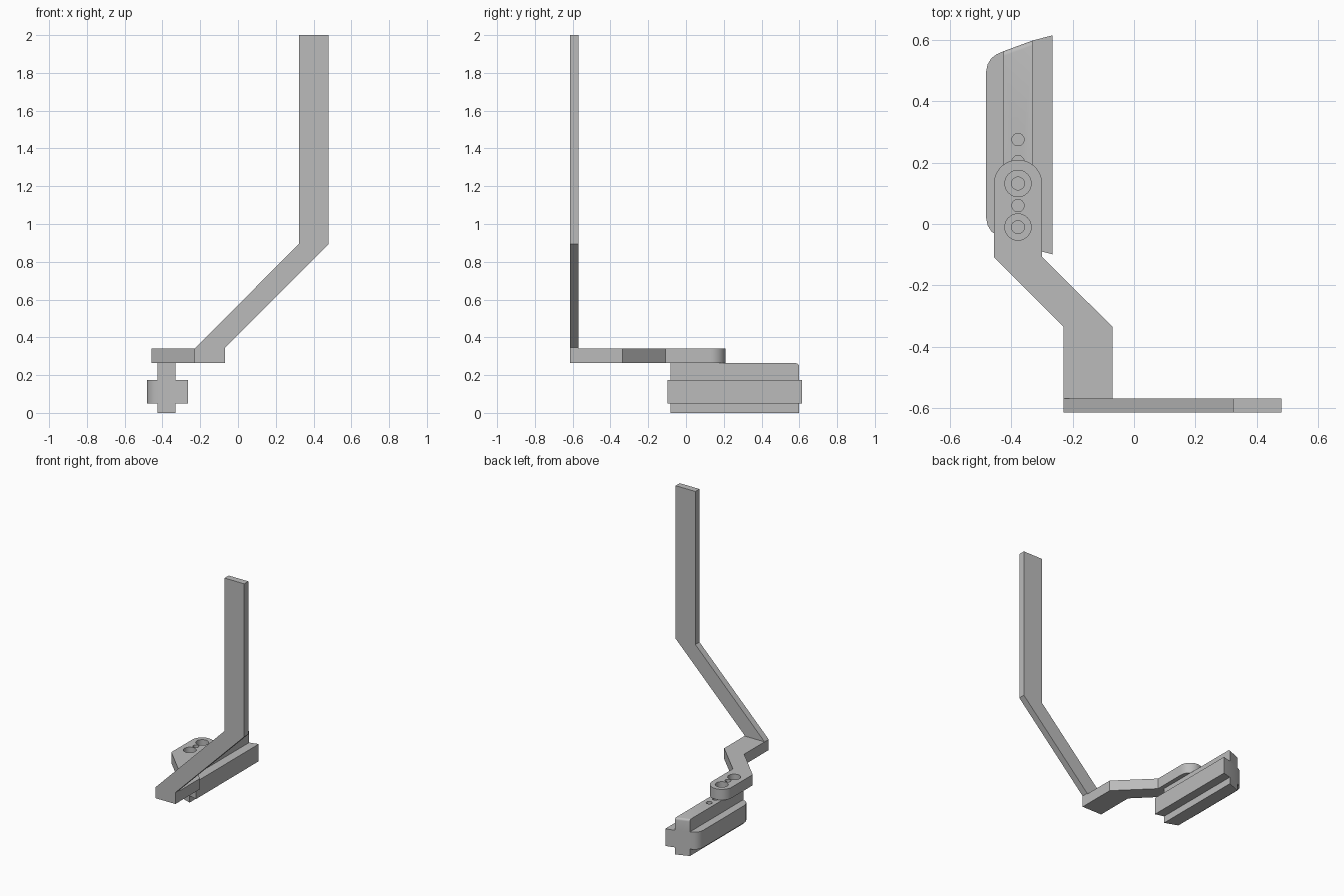
import bpy, bmesh, math

cube = bpy.data.objects.get("Cube")
if cube:
    bpy.data.objects.remove(cube, do_unlink=True)

grey = bpy.data.materials.new("plain grey")
grey.use_nodes = True
COLOUR = (0.5, 0.5, 0.5, 1)
grey.diffuse_color = COLOUR
grey.node_tree.nodes["Principled BSDF"].inputs["Base Color"].default_value = COLOUR


def prism(name, outline, low, high, axis="z", round_edge=None):
    """Extrude a 2D outline along z (xy outline) or y (xz outline)."""
    bm = bmesh.new()
    place = (lambda p, d: (p[0], p[1], d)) if axis == "z" else (lambda p, d: (p[0], d, p[1]))
    face = bm.faces.new([bm.verts.new(place(p, low)) for p in outline])
    new = bmesh.ops.extrude_face_region(bm, geom=[face])["geom"]
    move = place((0, 0), high - low)
    bmesh.ops.translate(bm, vec=move, verts=[v for v in new if isinstance(v, bmesh.types.BMVert)])
    if round_edge:
        edges = [e for e in bm.edges if all(round_edge(v.co) for v in e.verts)]
        bmesh.ops.bevel(bm, geom=edges, offset=0.015, segments=4, profile=0.5, affect="EDGES")
    bmesh.ops.recalc_face_normals(bm, faces=bm.faces)
    mesh = bpy.data.meshes.new(name)
    bm.to_mesh(mesh)
    bm.free()
    mesh.materials.append(grey)
    obj = bpy.data.objects.new(name, mesh)
    bpy.context.collection.objects.link(obj)
    return obj


def select(obj):
    bpy.ops.object.select_all(action="DESELECT")
    obj.select_set(True)
    bpy.context.view_layer.objects.active = obj


def drill(obj, y, radius, low, high):
    """Cut a round hole on the shared centre line."""
    ring = [(HOLE_X + radius * math.cos(a * math.tau / 32),
             y + radius * math.sin(a * math.tau / 32)) for a in range(32)]
    cutter = prism("hole_cutter", ring, low, high)
    cutter.hide_render = True
    select(obj)
    mod = obj.modifiers.new("hole", "BOOLEAN")
    mod.operation, mod.solver, mod.object = "DIFFERENCE", "EXACT", cutter
    bpy.ops.object.modifier_apply(modifier=mod.name)
    bpy.data.objects.remove(cutter, do_unlink=True)


HOLE_X = -0.378
ARM_LOW, ARM_HIGH = 0.263, 0.34

# Upright blade with a diagonal dogleg
blade = prism("upright_blade", [
    (-0.23, ARM_LOW), (-0.07, ARM_LOW), (-0.07, 0.345), (0.48, 0.895),
    (0.48, 2), (0.323, 2), (0.323, 0.895), (-0.23, ARM_HIGH)], -0.615, -0.568, "y")

# Flat cranked arm with a round end
END_Y, END_R = 0.13, 0.079
round_end = [(HOLE_X + END_R * math.cos(math.pi * i / 24),
              END_Y + END_R * math.sin(math.pi * i / 24)) for i in range(25)]
arm = prism("cranked_arm", [(-0.23, -0.568), (-0.07, -0.568), (-0.07, -0.335), (-0.299, -0.108)]
            + round_end + [(-0.457, -0.108), (-0.23, -0.335)], ARM_LOW, ARM_HIGH)

# Clamp rail: three stacked layers sharing one curved end line
END_LINE = [(-0.482, 0.495), (-0.477, 0.52), (-0.465, 0.54), (-0.448, 0.553),
            (-0.425, 0.563), (-0.33, 0.598), (-0.265, 0.615)]
MID_Y = 0.258


def rail_layer(name, left, right, low, high, round_edge=None):
    back = [p for p in END_LINE if left <= p[0] <= right]
    front = [(x, 2 * MID_Y - y) for x, y in reversed(back)]
    return prism(name, back + front, low, high, round_edge=round_edge)


foot = rail_layer("rail_foot", -0.425, -0.33, 0, 0.05)
flange = rail_layer("rail_flange", -0.482, -0.265, 0.05, 0.174)
ridge = rail_layer("rail_ridge", -0.425, -0.33, 0.174, ARM_LOW,
                   lambda co: co.z > 0.26 and co.y > 0.5)

# Counterbored screw holes and pin holes
for y in (0.132, -0.01):
    drill(arm, y, 0.043, 0.3, 0.4)
    drill(arm, y, 0.021, 0.2, 0.4)
    drill(ridge, y, 0.021, 0.2, 0.4)
drill(arm, 0.06, 0.02, 0.2, 0.4)
for y in (0.06, 0.203, 0.275):
    drill(ridge, y, 0.02, 0.2, 0.4)

for obj in (blade, arm, foot, flange, ridge):
    select(obj)
    bpy.ops.object.shade_smooth_by_angle(angle=math.radians(30))
